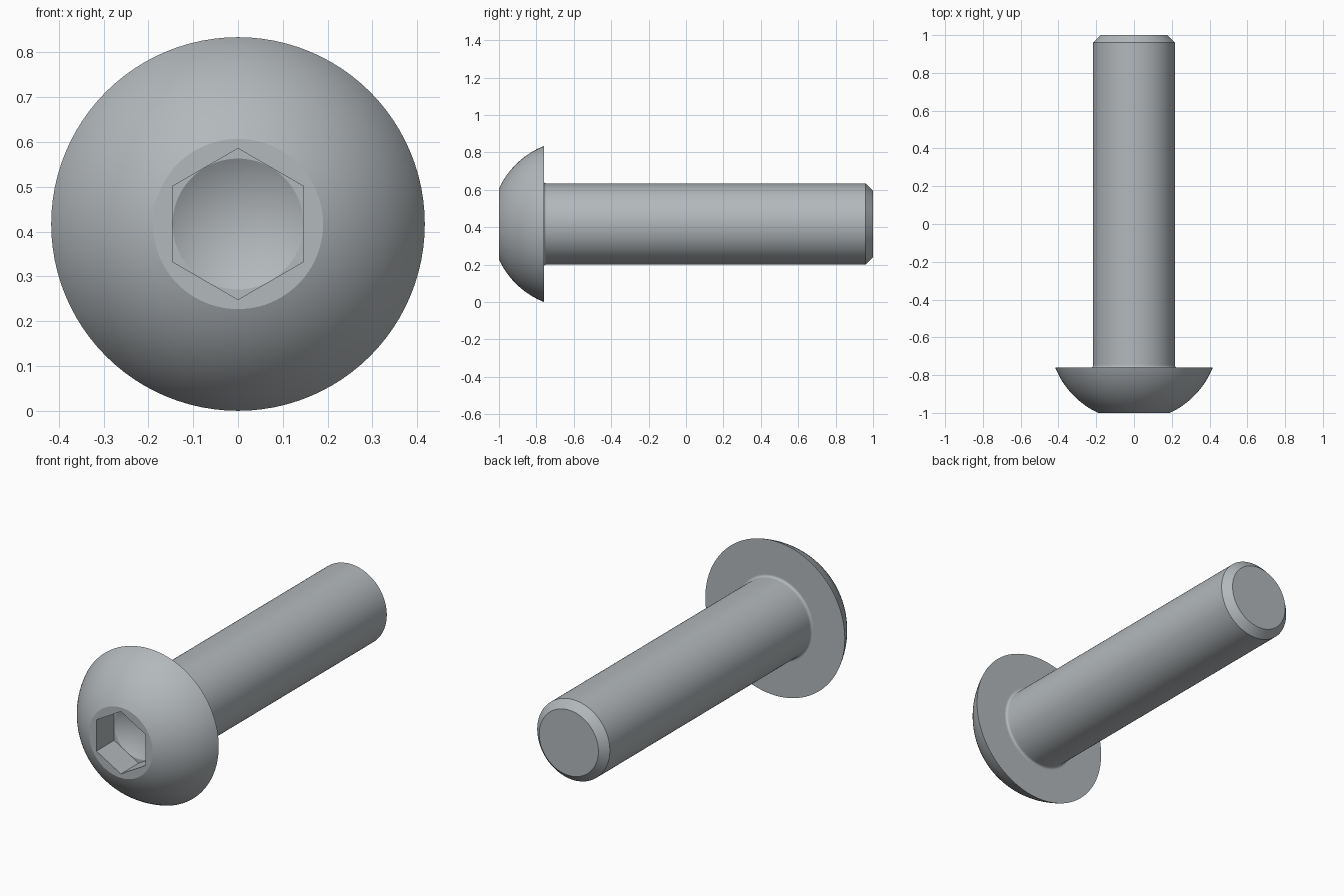
import bpy, bmesh, math

if "Cube" in bpy.data.objects:
    bpy.data.objects.remove(bpy.data.objects["Cube"])

N = 96                      # segments around the axis (multiple of 12)
AXIS_Z = 0.417              # height of the screw axis
HEAD_R, FACE_R, SHANK_R = 0.417, 0.19, 0.217
HEAD_BACK = -0.76
APOTHEM = 0.146             # half the width across the socket flats
SOCKET_Y = -0.848           # end of the socket walls
FILLET = 0.012


def circle(radius):
    return lambda a: radius


def hexagon(a):
    """Distance from the axis to a hexagon with one corner pointing up."""
    return APOTHEM / math.cos(a % (math.pi / 3) - math.pi / 6)


# Sections from the bottom of the socket, over the head, to the shank tip
sections = [(SOCKET_Y, circle(APOTHEM)), (SOCKET_Y, hexagon), (-1.0, hexagon)]

# Domed head: arc centred on the axis
c = (HEAD_BACK**2 + HEAD_R**2 - 1 - FACE_R**2) / (2 * (1 + HEAD_BACK))
R = math.hypot(HEAD_BACK - c, HEAD_R)
a0 = math.atan2(FACE_R, 1 + c)
a1 = math.atan2(HEAD_R, c - HEAD_BACK)
for i in range(25):
    a = a0 + (a1 - a0) * i / 24
    sections.append((c - R * math.cos(a), circle(R * math.sin(a))))

# Flat underside and small fillet into the shank
sections.append((HEAD_BACK, circle(SHANK_R + FILLET + 0.006)))
for i in range(7):
    a = math.pi / 2 * i / 6
    sections.append((HEAD_BACK + FILLET * (1 - math.cos(a)),
                     circle(SHANK_R + FILLET * (1 - math.sin(a)))))

# Shank with chamfered tip
sections += [(HEAD_BACK + 0.02, circle(SHANK_R)),
             (0.96, circle(SHANK_R)), (1.0, circle(0.177))]

bm = bmesh.new()
rings = []
for y, radius in sections:
    ring = []
    for k in range(N):
        a = 2 * math.pi * k / N
        r = radius(a)
        ring.append(bm.verts.new((r * math.sin(a), y, AXIS_Z + r * math.cos(a))))
    rings.append(ring)
for p, q in zip(rings, rings[1:]):
    for k in range(N):
        j = (k + 1) % N
        bm.faces.new((p[k], p[j], q[j], q[k]))

# Drilled cone at the socket bottom, flat cap at the tip
tip = bm.verts.new((0, SOCKET_Y + APOTHEM * math.tan(math.radians(30)), AXIS_Z))
for k in range(N):
    bm.faces.new((tip, rings[0][(k + 1) % N], rings[0][k]))
bm.faces.new(rings[-1])
bmesh.ops.remove_doubles(bm, verts=bm.verts, dist=1e-5)
bmesh.ops.recalc_face_normals(bm, faces=bm.faces)

mesh = bpy.data.meshes.new("button_head_screw")
bm.to_mesh(mesh)
bm.free()

steel = bpy.data.materials.new("steel grey")
steel.diffuse_color = (0.45, 0.48, 0.50, 1)
steel.use_nodes = True
steel.node_tree.nodes["Principled BSDF"].inputs["Base Color"].default_value = steel.diffuse_color
mesh.materials.append(steel)

screw = bpy.data.objects.new("button_head_screw", mesh)
bpy.context.collection.objects.link(screw)
bpy.context.view_layer.objects.active = screw
screw.select_set(True)
bpy.ops.object.shade_smooth_by_angle(angle=math.radians(20))
